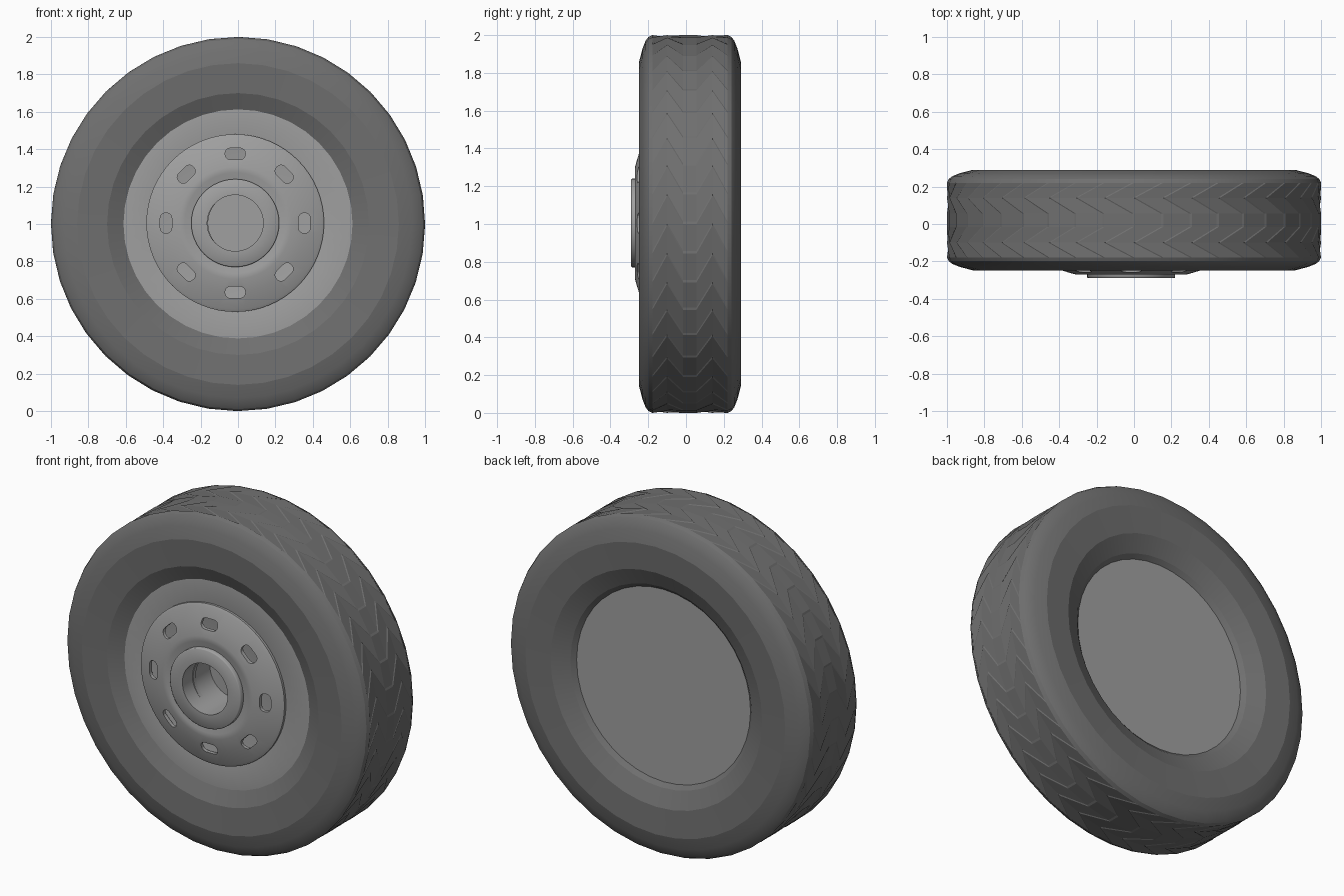
import bpy, bmesh
from math import sin, cos, pi, radians
from mathutils import Matrix

if "Cube" in bpy.data.objects:
    bpy.data.objects.remove(bpy.data.objects["Cube"])


def colour(name, v):
    mat = bpy.data.materials.new(name)
    mat.diffuse_color = (v, v, v, 1)
    mat.use_nodes = True
    mat.node_tree.nodes["Principled BSDF"].inputs["Base Color"].default_value = mat.diffuse_color
    return mat


RUBBER = colour("rubber", 0.16)
METAL = colour("metal", 0.35)


def finish(name, bm, mat, smooth=None):
    bmesh.ops.recalc_face_normals(bm, faces=bm.faces)
    me = bpy.data.meshes.new(name)
    bm.to_mesh(me)
    bm.free()
    me.materials.append(mat)
    ob = bpy.data.objects.new(name, me)
    bpy.context.collection.objects.link(ob)
    if smooth:
        shade(ob, smooth)
    return ob


def shade(ob, angle):
    bpy.ops.object.select_all(action='DESELECT')
    ob.select_set(True)
    bpy.context.view_layer.objects.active = ob
    bpy.ops.object.shade_smooth_by_angle(angle=radians(angle))


def revolve(name, profile, segs, mat, cx=0, cz=1, smooth=25, closed=True):
    """Spin (radius, y) points around the wheel axis."""
    bm = bmesh.new()
    rings = []
    for r, y in profile:
        if r == 0:
            rings.append([bm.verts.new((cx, y, cz))] * segs)
        else:
            rings.append([bm.verts.new((cx + r * cos(2 * pi * i / segs), y,
                                        cz + r * sin(2 * pi * i / segs))) for i in range(segs)])
    pairs = list(zip(rings, rings[1:]))
    if closed:
        pairs.append((rings[-1], rings[0]))
    for a, b in pairs:
        for i in range(segs):
            j = (i + 1) % segs
            quad = list(dict.fromkeys((a[i], a[j], b[j], b[i])))
            if len(quad) > 2:
                bm.faces.new(quad)
    return finish(name, bm, mat, smooth)


SEGS = 40
HUB = (-0.015, 1.005)

# tyre carcass: front side profile mirrored to the back
side = [(0.57, -0.165), (0.60, -0.193), (0.70, -0.238), (0.86, -0.248), (0.93, -0.23),
        (0.97, -0.214), (0.99, -0.199), (1.0, -0.178), (0.97, -0.176)]
back = [(r, 0.042 - y) for r, y in reversed(side)]
revolve("tyre", side + back, SEGS, RUBBER, smooth=16.5)

# tread: zigzag rows of shallow stepped blocks
bm = bmesh.new()
rows = [(-0.178, 0), (-0.1, 0.15), (-0.015, 0), (0.055, 0), (0.14, 0.15), (0.22, 0)]
rings = []
for y, shift in rows:
    ring = []
    for i in range(SEGS):
        a = 2 * pi * i / SEGS + shift
        for r, da in ((1.0, 0), (0.997, 0.012)):
            ring.append(bm.verts.new((r * cos(a + da), y, 1 + r * sin(a + da))))
    rings.append(ring)
for y in (0.22, -0.178):
    rings.append([bm.verts.new((0.94 * cos(pi * i / SEGS), y, 1 + 0.94 * sin(pi * i / SEGS)))
                  for i in range(2 * SEGS)])
for k, a in enumerate(rings):
    b = rings[(k + 1) % len(rings)]
    for i in range(2 * SEGS):
        j = (i + 1) % (2 * SEGS)
        bm.faces.new((a[i], a[j], b[j], b[i]))
finish("tread", bm, RUBBER)

# rim plate behind the hub cap, its edge buried in the tyre
revolve("rim", [(0.625, -0.18), (0.625, -0.198), (0.47, -0.205), (0.44, -0.195), (0.16, -0.195),
                (0.16, -0.17), (0.625, -0.17)], 48, METAL, 0, 1.005)

# flat back plate
revolve("back_plate", [(0, 0.212), (0.6, 0.212), (0.6, 0.19), (0, 0.19)], 48, METAL, closed=False)

# domed cap with eight slots
cap = revolve("hub_cap", [(0.475, -0.203), (0.475, -0.218), (0.46, -0.226), (0.37, -0.25),
                          (0.30, -0.269), (0.27, -0.269), (0.245, -0.26), (0.16, -0.26),
                          (0.16, -0.235), (0.36, -0.235), (0.44, -0.203)], 64, METAL, *HUB)
bm = bmesh.new()
for k in range(8):
    a = k * pi / 4
    m = (Matrix.Translation((HUB[0], -0.24, HUB[1])) @ Matrix.Rotation(-a, 4, 'Y')
         @ Matrix.Translation((0.37, 0, 0)) @ Matrix.Diagonal((0.062, 0.2, 0.108, 1)))
    bmesh.ops.create_cube(bm, size=1, matrix=m)
edges = [e for e in bm.edges if abs(e.verts[0].co.y - e.verts[1].co.y) > 0.15]
bmesh.ops.bevel(bm, geom=edges, offset=0.028, segments=4, profile=0.5, affect='EDGES')
cutter = finish("slot_cutter", bm, METAL)
cutter.hide_render = True
mod = cap.modifiers.new("slots", 'BOOLEAN')
mod.object = cutter
mod.solver = 'EXACT'
shade_target = bpy.context.view_layer.objects
shade_target.active = cap
cap.select_set(True)
bpy.ops.object.modifier_apply(modifier=mod.name)
bpy.data.objects.remove(cutter)
shade(cap, 25)

# raised hub ring with deep bore
revolve("hub_ring", [(0, -0.03), (0.15, -0.03), (0.15, -0.29), (0.23, -0.29),
                     (0.235, -0.286), (0.235, -0.262), (0.17, -0.257), (0.17, -0.01), (0, -0.01)],
        48, METAL, *HUB, smooth=60, closed=False)
